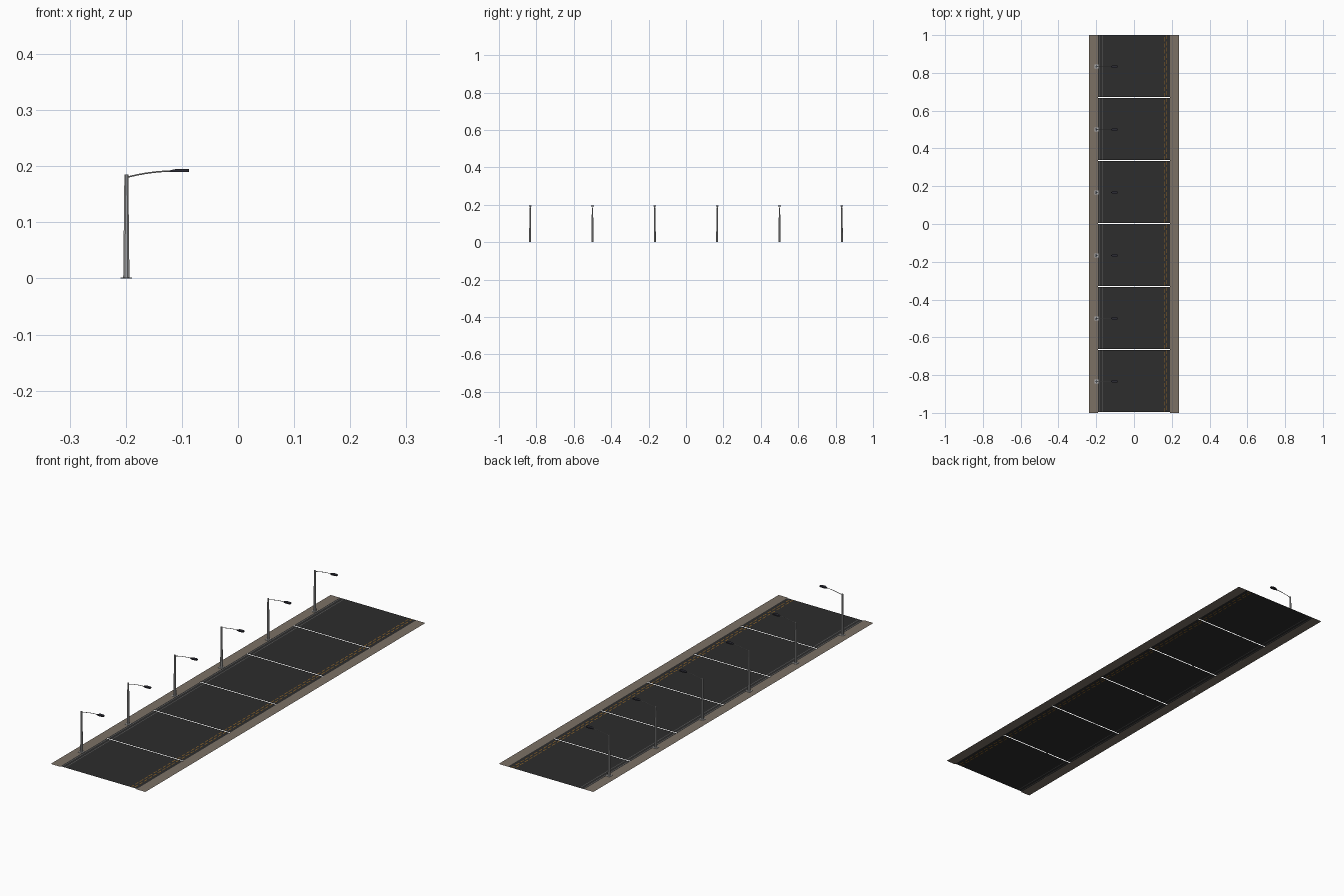
import bpy, bmesh, math
from mathutils import Vector

if "Cube" in bpy.data.objects:
    bpy.data.objects.remove(bpy.data.objects["Cube"])


def material(name, rgb):
    m = bpy.data.materials.new(name)
    m.diffuse_color = (*rgb, 1)
    m.use_nodes = True
    m.node_tree.nodes["Principled BSDF"].inputs["Base Color"].default_value = m.diffuse_color
    return m


ASPHALT = material("dark asphalt", (0.026, 0.026, 0.026))
SHOULDER = material("dusty shoulder", (0.20, 0.165, 0.13))
ORANGE = material("worn orange paint", (0.28, 0.13, 0.02))
WHITE = material("worn grey paint", (0.12, 0.12, 0.12))
STEEL = material("galvanised steel", (0.42, 0.42, 0.42))
LAMP = material("dark lamp housing", (0.025, 0.025, 0.035))


def finish(name, bm, mats):
    me = bpy.data.meshes.new(name)
    bm.to_mesh(me)
    bm.free()
    for m in mats:
        me.materials.append(m)
    ob = bpy.data.objects.new(name, me)
    bpy.context.collection.objects.link(ob)
    return ob


def sheet(name, xs, ys, mats, rule):
    """Flat grid of faces on z = 0, coloured by rule(column, row)."""
    bm = bmesh.new()
    rows = [[bm.verts.new((x, y, 0)) for x in xs] for y in ys]
    for j in range(len(ys) - 1):
        for i in range(len(xs) - 1):
            f = bm.faces.new((rows[j][i], rows[j][i + 1],
                              rows[j + 1][i + 1], rows[j + 1][i]))
            f.material_index = rule(i, j)
    return finish(name, bm, mats)


def loft(bm, rings, mat):
    """Skin a list of equal-length point rings and cap both ends."""
    vs = [[bm.verts.new(p) for p in r] for r in rings]
    n = len(vs[0])
    faces = [bm.faces.new((a[k], a[(k + 1) % n], b[(k + 1) % n], b[k]))
             for a, b in zip(vs, vs[1:]) for k in range(n)]
    faces += [bm.faces.new(vs[0][::-1]), bm.faces.new(vs[-1])]
    for f in faces:
        f.material_index = mat
    bmesh.ops.recalc_face_normals(bm, faces=faces)


def circle_z(x, z, r, n=8):
    return [(x + r * math.cos(math.tau * (k + .5) / n),
             r * math.sin(math.tau * (k + .5) / n), z) for k in range(n)]


def rect_x(x, half_w, z0, z1):
    return [(x, -half_w, z0), (x, half_w, z0), (x, half_w, z1), (x, -half_w, z1)]


# Road slabs with narrow joints, painted edge lines as cut faces
xs = [-0.191, -0.186, -0.183, -0.170, -0.167, 0.158, 0.162, 0.171, 0.175, 0.191]


def paint(i, j):
    if i in (1, 3):
        return 2
    if (i == 5 and j % 3 != 2) or (i == 7 and j % 3 != 0):
        return 1
    return 0


for s in range(6):
    y0, y1 = -1 + s / 3 + 0.005, -1 + (s + 1) / 3
    ys = [y0 + (y1 - y0) * t / 30 for t in range(31)]
    sheet(f"road_slab_{s + 1}", xs, ys, [ASPHALT, ORANGE, WHITE], paint)

# Shoulders on both sides
for side, a, b in (("left", -0.237, -0.191), ("right", 0.191, 0.237)):
    sheet(f"shoulder_{side}", [a, b], [-1, 1], [SHOULDER], lambda i, j: 0)

# Street light: base plate, tapered pole, curved arm, lamp head
PX = -0.199
bm = bmesh.new()
loft(bm, [rect_x(PX - 0.01, 0.01, 0, 0.0015), rect_x(PX + 0.01, 0.01, 0, 0.0015)], 0)
loft(bm, [circle_z(PX, 0.0015, 0.006), circle_z(PX, 0.185, 0.0038)], 0)
arm = []
for k in range(9):
    t = k / 8
    x, z = PX + 0.002 + t * 0.083, 0.1805 + 0.0108 * (1 - (1 - t) ** 2)
    tan = Vector((0.083, 0, 0.0216 * (1 - t))).normalized()
    up = Vector((-tan.z, 0, tan.x))
    c = Vector((x, 0, z))
    arm.append([c + 0.0013 * (math.cos(math.tau * q / 6) * up +
                              math.sin(math.tau * q / 6) * Vector((0, 1, 0)))
                for q in range(6)])
loft(bm, arm, 0)
loft(bm, [rect_x(-0.122, 0.002, 0.1895, 0.1925),
          rect_x(-0.110, 0.007, 0.1895, 0.1950),
          rect_x(-0.092, 0.007, 0.1900, 0.1950),
          rect_x(-0.087, 0.005, 0.1900, 0.1945)], 1)
light = finish("street_light_1", bm, [STEEL, LAMP])
light.location.y = -5 / 6

# Repeat along the road
for k in range(1, 6):
    ob = bpy.data.objects.new(f"street_light_{k + 1}", light.data)
    ob.location.y = -5 / 6 + k / 3
    bpy.context.collection.objects.link(ob)
